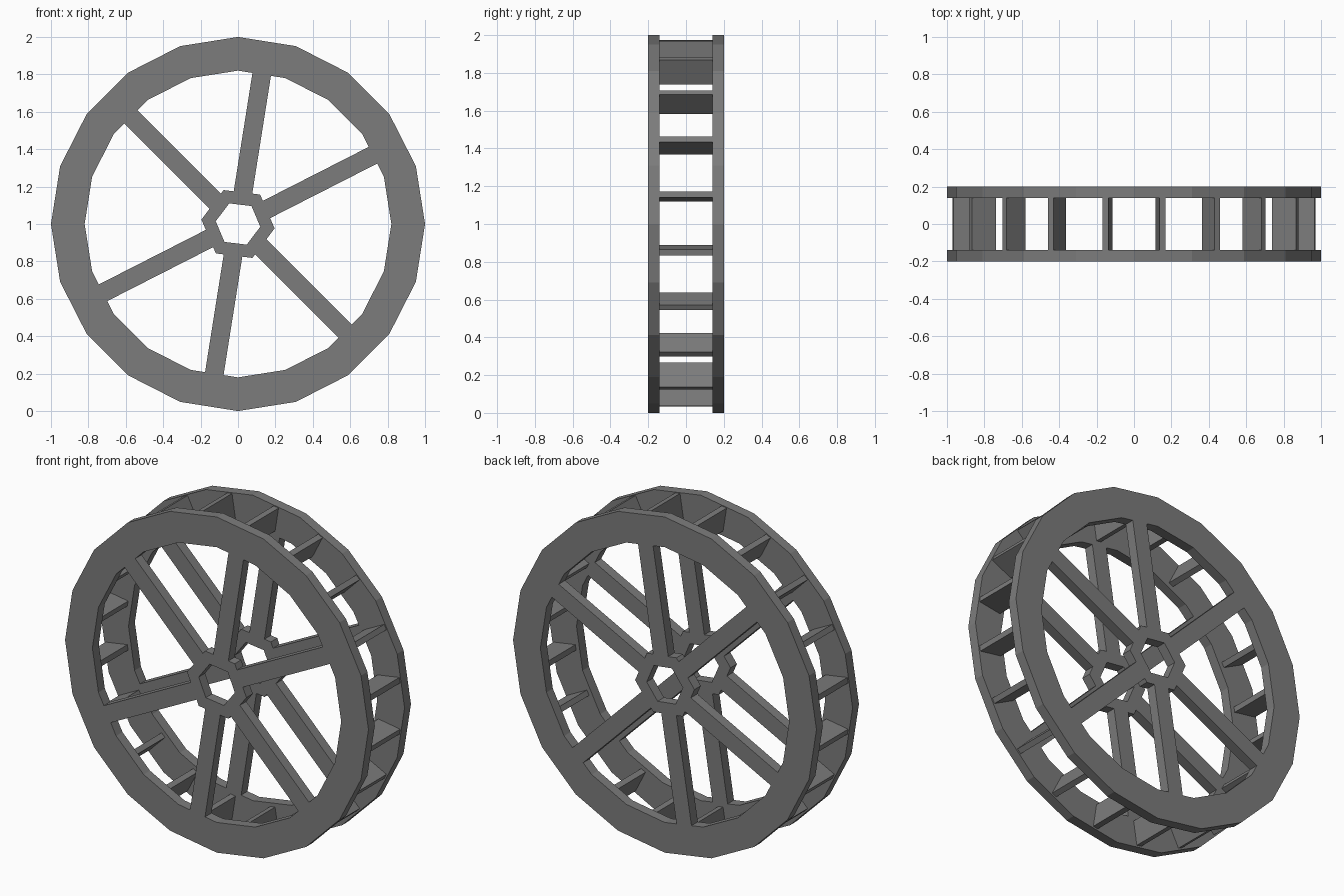
import bpy, bmesh
from math import cos, sin, radians
from mathutils import Matrix

if "Cube" in bpy.data.objects:
    bpy.data.objects.remove(bpy.data.objects["Cube"])

CENTRE_Z = 1.0
SIDES = 20
FACE_IN, FACE_OUT = 0.14, 0.20   # depth range of each side wheel

# Dark grey shared by all parts
dark = bpy.data.materials.new("dark_grey")
dark.diffuse_color = (0.2, 0.2, 0.2, 1)
dark.use_nodes = True
dark.node_tree.nodes["Principled BSDF"].inputs["Base Color"].default_value = dark.diffuse_color


def finish(name, bm):
    bmesh.ops.recalc_face_normals(bm, faces=bm.faces[:])
    mesh = bpy.data.meshes.new(name)
    bm.to_mesh(mesh)
    bm.free()
    mesh.materials.append(dark)
    obj = bpy.data.objects.new(name, mesh)
    bpy.context.collection.objects.link(obj)
    return obj


def ring(name, n, r_out, r_in, y0, y1, start=0.0):
    """Flat polygonal ring standing in the xz plane."""
    bm = bmesh.new()
    loops = []
    for r, y in ((r_out, y0), (r_out, y1), (r_in, y1), (r_in, y0)):
        angles = [radians(start + 360 * i / n) for i in range(n)]
        loops.append([bm.verts.new((r * cos(a), y, CENTRE_Z + r * sin(a))) for a in angles])
    for k in range(4):
        a, b = loops[k], loops[(k + 1) % 4]
        for i in range(n):
            j = (i + 1) % n
            bm.faces.new((a[i], a[j], b[j], b[i]))
    return finish(name, bm)


def radial_bars(name, angles, r0, r1, thick, y0, y1, cz=CENTRE_Z):
    """Boxes pointing outward from the axle at the given angles."""
    bm = bmesh.new()
    for ang in angles:
        m = (Matrix.Translation((0, (y0 + y1) / 2, cz))
             @ Matrix.Rotation(-radians(ang), 4, 'Y')
             @ Matrix.Translation(((r0 + r1) / 2, 0, 0))
             @ Matrix.Diagonal((r1 - r0, y1 - y0, thick, 1)))
        bmesh.ops.create_cube(bm, size=1, matrix=m)
    return finish(name, bm)


# Two side wheels: rim, hexagonal hub and six spokes each
spoke_angles = [27, 81, 135, 207, 261, 315]
for side, y0, y1 in (("front", -FACE_OUT, -FACE_IN), ("back", FACE_IN, FACE_OUT)):
    ring(side + "_rim", SIDES, 1.0, 0.82, y0, y1)
    ring(side + "_hub", 6, 0.197, 0.12, y0, y1, start=-7)
    radial_bars(side + "_spokes", spoke_angles, 0.15, 0.811, 0.1, y0, y1)

# Paddles bridging the two rims at every rim segment
radial_bars("paddles", [9 + 18 * i for i in range(SIDES)],
            0.835, 0.98, 0.032, -FACE_IN, FACE_IN, cz=1.003)
